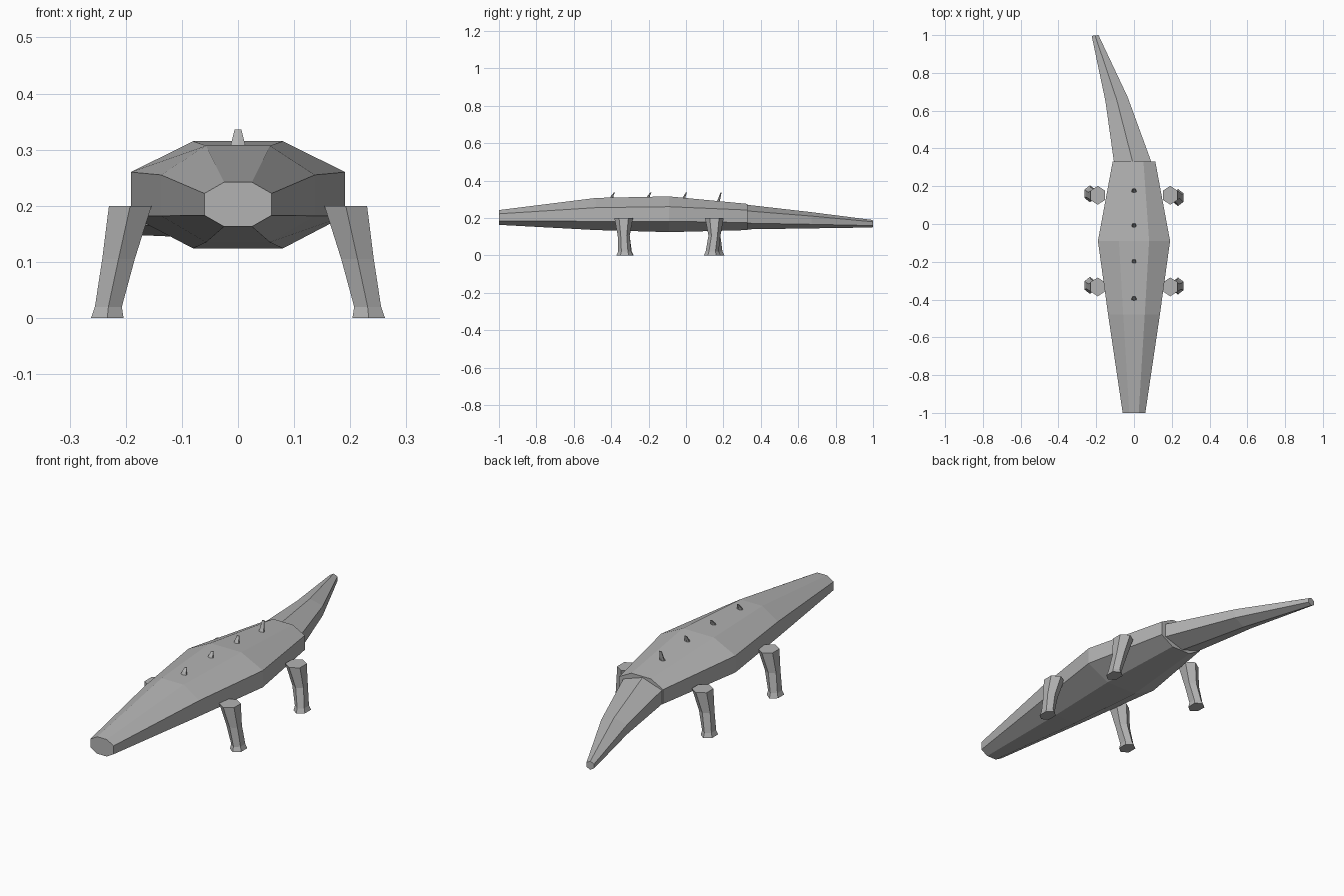
import bpy
from math import cos, sin, pi, radians
from mathutils import Vector

cube = bpy.data.objects.get("Cube")
if cube:
    bpy.data.objects.remove(cube)

grey = bpy.data.materials.new("stone grey")
grey.use_nodes = True
colour = (0.45, 0.45, 0.45, 1)
grey.diffuse_color = colour
grey.node_tree.nodes["Principled BSDF"].inputs["Base Color"].default_value = colour


def loft(name, rings):
    """Skin a list of equal-sized rings and cap both ends."""
    n = len(rings[0])
    verts = [v for ring in rings for v in ring]
    faces = [(r * n + i, r * n + (i + 1) % n, (r + 1) * n + (i + 1) % n, (r + 1) * n + i)
             for r in range(len(rings) - 1) for i in range(n)]
    faces.append(tuple(reversed(range(n))))
    faces.append(tuple(range(len(verts) - n, len(verts))))
    mesh = bpy.data.meshes.new(name)
    mesh.from_pydata(verts, [], faces)
    mesh.materials.append(grey)
    obj = bpy.data.objects.new(name, mesh)
    bpy.context.collection.objects.link(obj)
    return obj


def octagon(y, half, flat, top, shoulder, hip, bottom):
    """Body section: flat top and belly, upright sides."""
    return [Vector(p) for p in (
        (half, y, hip), (half, y, shoulder), (flat, y, top), (-flat, y, top),
        (-half, y, shoulder), (-half, y, hip), (-flat, y, bottom), (flat, y, bottom))]


def flat_hexagon(x, y, z, rx, ry):
    return [Vector((x + rx * cos(a) / cos(pi / 6), y + ry * sin(a), z))
            for a in (pi / 6 + i * pi / 3 for i in range(6))]


def tail_hexagon(x, y, z, rx, rz, turn):
    """Upright section with a ridge on top, turned to follow the tail."""
    ring = []
    for i in range(6):
        a = pi / 6 + i * pi / 3
        side = rx * cos(a) / cos(pi / 6)
        ring.append(Vector((x + side * cos(turn), y + side * sin(turn), z + rz * sin(a))))
    return ring


# Body with blunt snout
loft("body", [
    octagon(-1.0, 0.06, 0.025, 0.242, 0.222, 0.183, 0.163),
    octagon(-0.48, 0.137, 0.057, 0.307, 0.255, 0.182, 0.135),
    octagon(-0.09, 0.191, 0.08, 0.315, 0.26, 0.182, 0.124),
    octagon(0.33, 0.113, 0.05, 0.275, 0.242, 0.175, 0.135)])

# Tail sweeping to the right
loft("tail", [
    tail_hexagon(-0.005, 0.32, 0.205, 0.1, 0.066, 0),
    tail_hexagon(-0.092, 0.66, 0.188, 0.06, 0.044, radians(10)),
    tail_hexagon(-0.206, 0.998, 0.169, 0.018, 0.02, radians(8))])

# Legs: tapered shin flaring into a small foot
for side, side_name in ((1, "left"), (-1, "right")):
    for y, end in ((-0.333, "front"), (0.152, "back")):
        drift = -0.012 if side > 0 else 0.008
        if side > 0 and end == "front":
            drift = 0.005
        loft(f"{end}_{side_name}_leg", [
            flat_hexagon(side * 0.233, y + drift, 0, 0.029, 0.045),
            flat_hexagon(side * 0.231, y + drift, 0.02, 0.024, 0.035),
            flat_hexagon(side * 0.213, y, 0.105, 0.029, 0.032),
            flat_hexagon(side * 0.192, y, 0.2, 0.038, 0.05)])

# Back spikes leaning towards the tail
for i, (y, base) in enumerate(((-0.4, 0.3), (-0.205, 0.3), (-0.015, 0.295), (0.17, 0.28))):
    loft(f"back_spike_{i + 1}", [
        flat_hexagon(0, y, base, 0.015, 0.01),
        flat_hexagon(0, y + 0.007, base + 0.02, 0.01, 0.006),
        flat_hexagon(0, y + 0.017, 0.336, 0.006, 0.003)])
